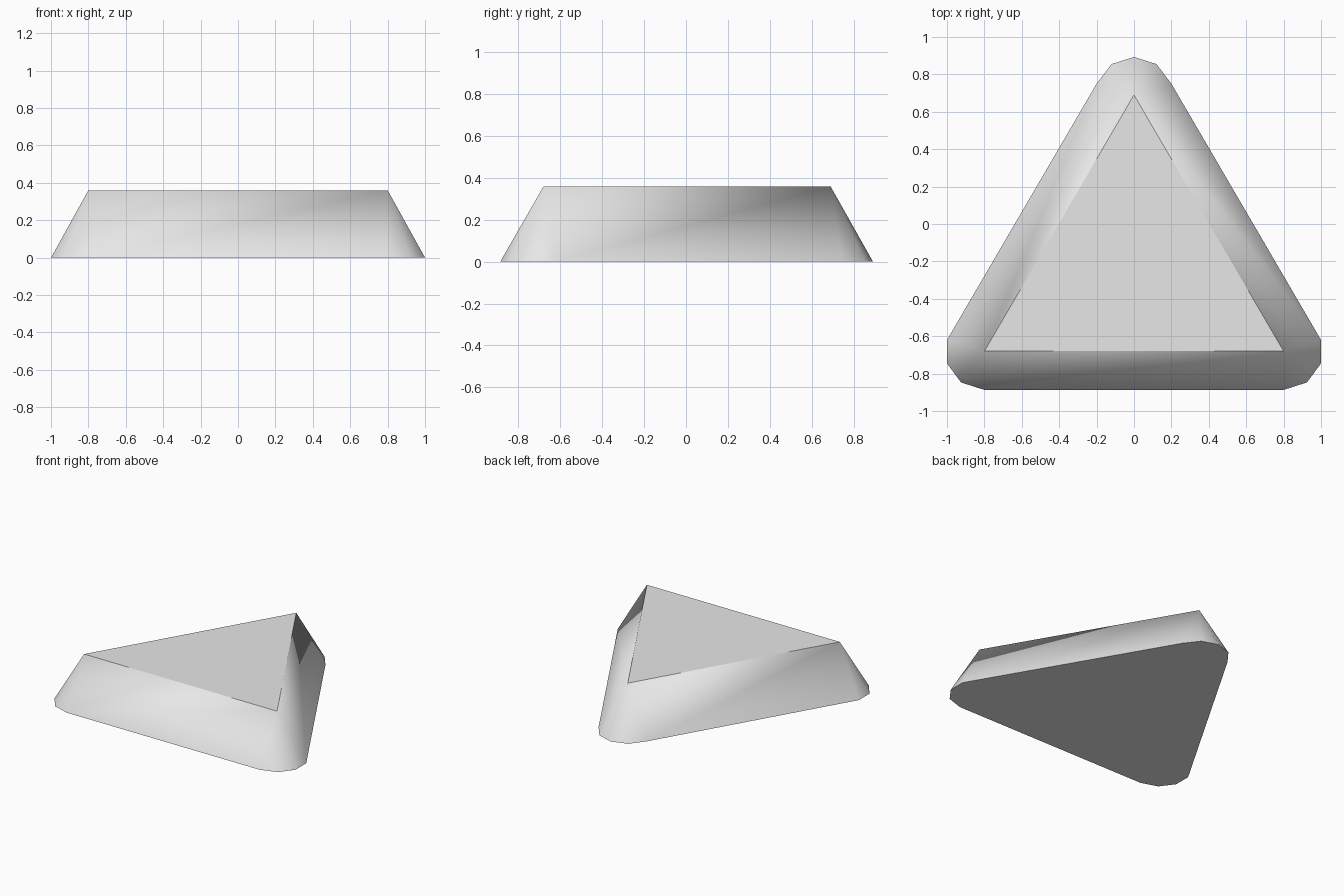
import bpy, bmesh, math

cube = bpy.data.objects.get("Cube")
if cube:
    bpy.data.objects.remove(cube, do_unlink=True)

HEIGHT = 0.36

grey = bpy.data.materials.new("plain grey")
grey.use_nodes = True
colour = (0.8, 0.8, 0.8, 1)
grey.diffuse_color = colour
grey.node_tree.nodes["Principled BSDF"].inputs["Base Color"].default_value = colour


def mirrored(points):
    return [(-x, y) for x, y in reversed(points)]


# Rounded ground outline of each corner, counter-clockwise
front_left = [(0.8, -0.887), (0.925, -0.847), (1, -0.745), (1, -0.62)]
back_half = [(0.2, 0.75), (0.12, 0.855)]
back = back_half + [(0, 0.893)] + mirrored(back_half)
corners = [((0.8, -0.68), front_left),
           ((0, 0.69), back),
           ((-0.8, -0.68), mirrored(front_left))]

bm = bmesh.new()
peaks = [bm.verts.new((x, y, HEIGHT)) for (x, y), _ in corners]
arcs = [[bm.verts.new((x, y, 0)) for x, y in arc] for _, arc in corners]

# Flat triangular top and flat base
bm.faces.new(peaks)
bm.faces.new([v for arc in arcs for v in arc][::-1])

for i in range(3):
    j = (i + 1) % 3
    # Fan of facets around the corner
    for a, b in zip(arcs[i], arcs[i][1:]):
        bm.faces.new((a, b, peaks[i]))
    # Sloped side to the next corner
    bm.faces.new((arcs[i][-1], arcs[j][0], peaks[j], peaks[i]))

bmesh.ops.recalc_face_normals(bm, faces=bm.faces)
mesh = bpy.data.meshes.new("sloped_triangle_block")
bm.to_mesh(mesh)
bm.free()
mesh.materials.append(grey)

block = bpy.data.objects.new("sloped_triangle_block", mesh)
bpy.context.collection.objects.link(block)
bpy.ops.object.select_all(action="DESELECT")
block.select_set(True)
bpy.context.view_layer.objects.active = block
bpy.ops.object.shade_smooth_by_angle(angle=math.radians(35))
